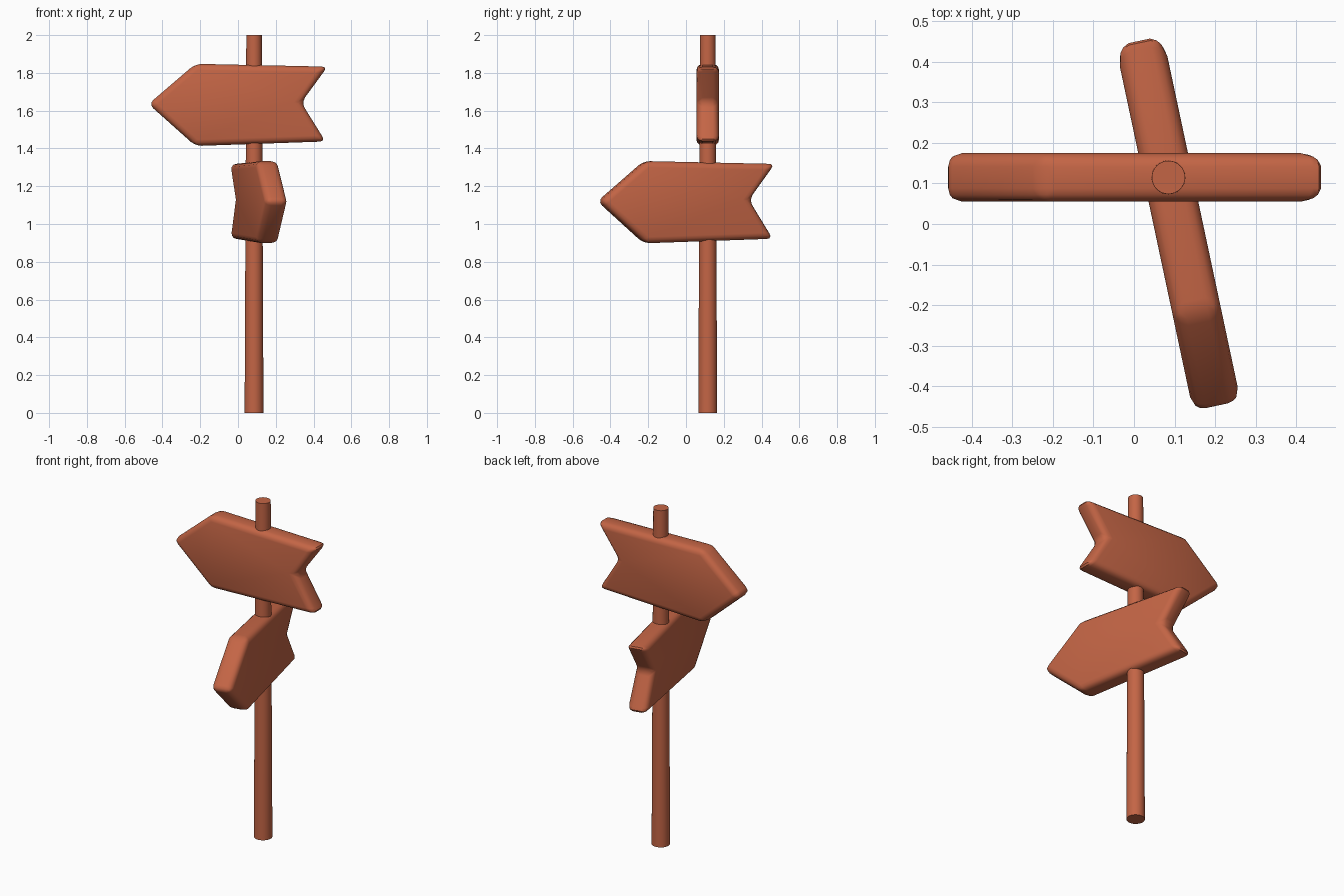
import bpy, bmesh, math

if "Cube" in bpy.data.objects:
    bpy.data.objects.remove(bpy.data.objects["Cube"])

mat = bpy.data.materials.new("painted_wood")
mat.diffuse_color = (0.55, 0.13, 0.06, 1)
mat.use_nodes = True
mat.node_tree.nodes["Principled BSDF"].inputs["Base Color"].default_value = mat.diffuse_color

# Arrow board outline (x, z) about its own centre: tip on the left, notch on the right
OUTLINE = [(-0.474, 0.0), (-0.225, -0.222), (0.463, -0.198),
           (0.335, 0.008), (0.474, 0.198), (-0.225, 0.213)]
THICKNESS = 0.12


def finish(obj):
    obj.data.materials.append(mat)
    bpy.ops.object.select_all(action='DESELECT')
    obj.select_set(True)
    bpy.context.view_layer.objects.active = obj
    bpy.ops.object.shade_smooth_by_angle(angle=math.radians(35))


def arrow_board(name, location, turn):
    bm = bmesh.new()
    face = bm.faces.new([bm.verts.new((x, -THICKNESS / 2, z)) for x, z in OUTLINE])
    new = bmesh.ops.extrude_face_region(bm, geom=[face])["geom"]
    bmesh.ops.translate(bm, vec=(0, THICKNESS, 0),
                        verts=[v for v in new if isinstance(v, bmesh.types.BMVert)])
    bmesh.ops.recalc_face_normals(bm, faces=bm.faces[:])
    # Soft rounding on every edge
    bmesh.ops.bevel(bm, geom=bm.edges[:], offset=0.033, segments=3,
                    profile=0.5, affect='EDGES', clamp_overlap=True)
    bmesh.ops.recalc_face_normals(bm, faces=bm.faces[:])
    mesh = bpy.data.meshes.new(name)
    bm.to_mesh(mesh)
    bm.free()
    obj = bpy.data.objects.new(name, mesh)
    bpy.context.collection.objects.link(obj)
    obj.location = location
    obj.rotation_euler.z = math.radians(turn)
    finish(obj)


# Tapered round post
bpy.ops.mesh.primitive_cone_add(vertices=32, radius1=0.05, radius2=0.041, depth=2,
                                location=(0.085, 0.115, 1))
post = bpy.context.object
post.name = "post"
finish(post)

# Two arrow boards pointing in different directions
arrow_board("upper_arrow_board", (0, 0.115, 1.635), 0)
arrow_board("lower_arrow_board", (0.109, 0, 1.12), 102)
